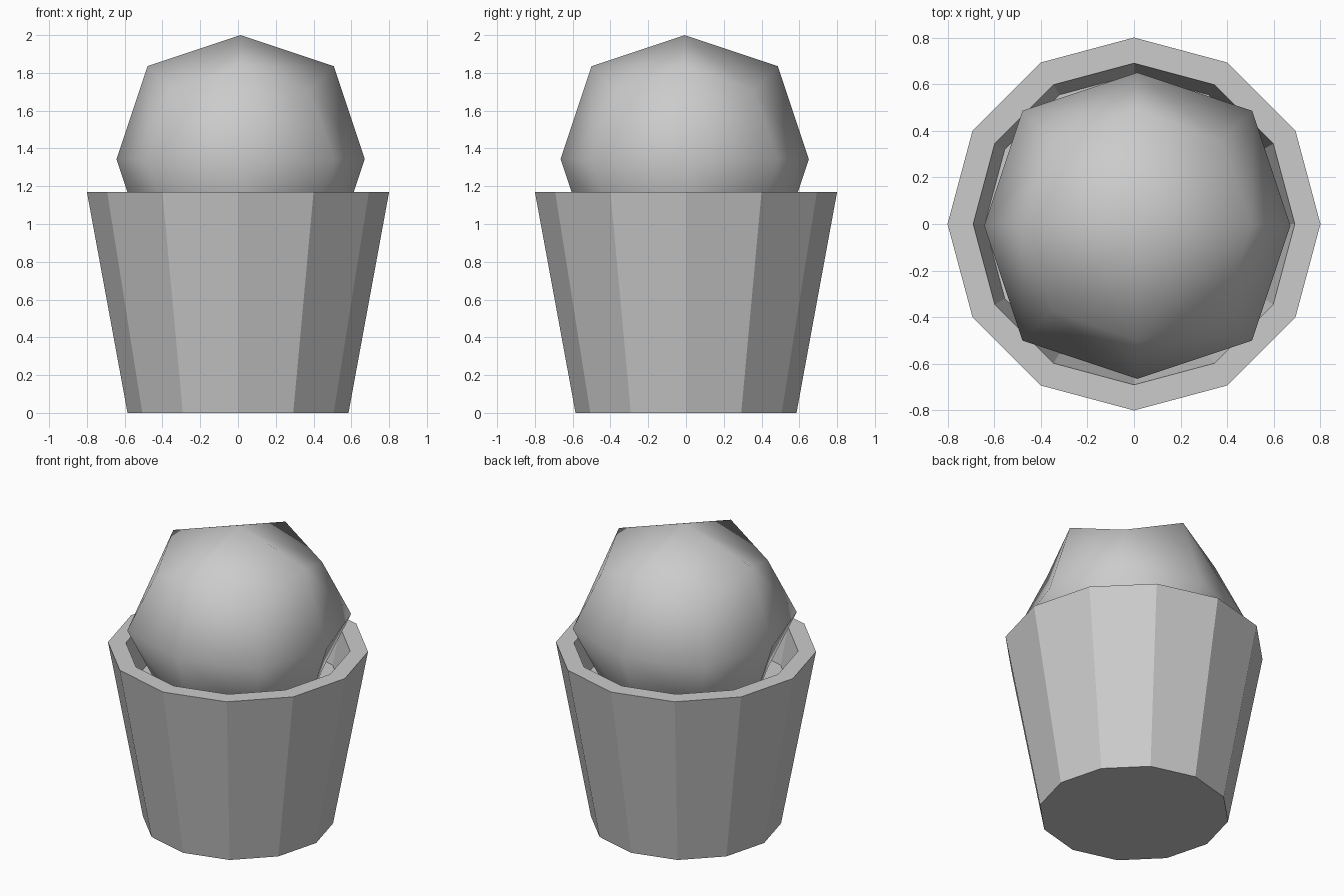
import bpy
import bmesh
import math

old = bpy.data.objects.get("Cube")
if old:
    bpy.data.objects.remove(old, do_unlink=True)

# Single plain grey for everything
grey = bpy.data.materials.new("light grey")
grey.use_nodes = True
grey.diffuse_color = (0.6, 0.6, 0.6, 1)
grey.node_tree.nodes["Principled BSDF"].inputs["Base Color"].default_value = (0.6, 0.6, 0.6, 1)


def add_object(name, bm, smooth=False):
    bmesh.ops.recalc_face_normals(bm, faces=bm.faces)
    mesh = bpy.data.meshes.new(name)
    bm.to_mesh(mesh)
    bm.free()
    for face in mesh.polygons:
        face.use_smooth = smooth
    mesh.materials.append(grey)
    obj = bpy.data.objects.new(name, mesh)
    bpy.context.collection.objects.link(obj)
    return obj


# Tapered twelve-sided pot: base, outer wall, rim, inner wall, recessed floor
SIDES = 12
profile = [(0.585, 0), (0.8, 1.17), (0.69, 1.17), (0.64, 0.92)]
bm = bmesh.new()
rings = []
for radius, z in profile:
    angles = [math.tau * i / SIDES for i in range(SIDES)]
    rings.append([bm.verts.new((radius * math.cos(a), radius * math.sin(a), z)) for a in angles])
for low, high in zip(rings, rings[1:]):
    for i in range(SIDES):
        j = (i + 1) % SIDES
        bm.faces.new((low[i], low[j], high[j], high[i]))
bm.faces.new(rings[0])
bm.faces.new(rings[-1])
add_object("pot", bm)

# Rounded ball: a cube with one level of subdivision, smooth shaded
bm = bmesh.new()
bmesh.ops.create_cube(bm, size=1.314)
ball = add_object("ball", bm, smooth=True)
ball.location = (0.014, -0.007, 1.343)
subsurf = ball.modifiers.new("rounding", 'SUBSURF')
subsurf.levels = subsurf.render_levels = 1
subsurf.use_limit_surface = False
